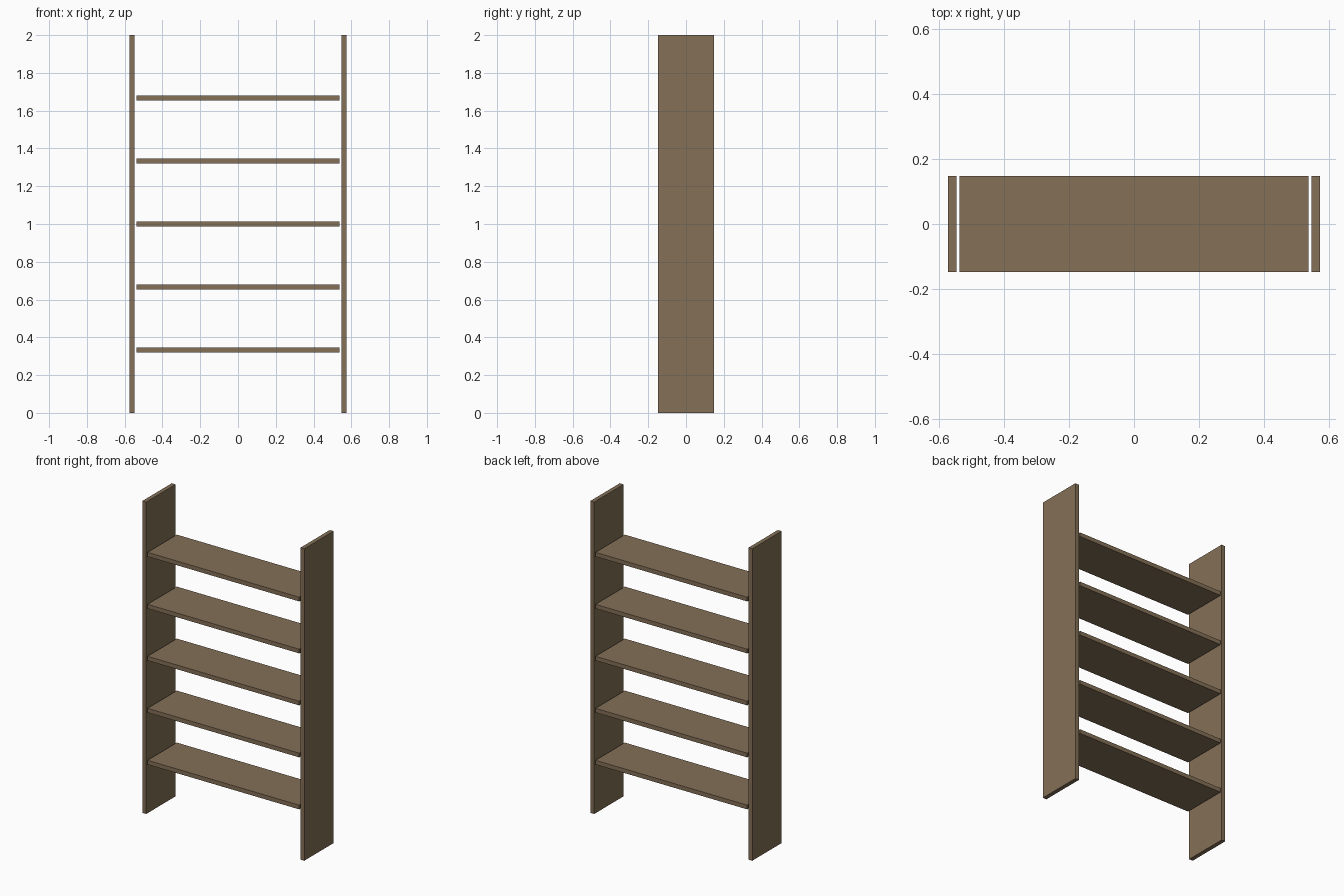
import bpy

if "Cube" in bpy.data.objects:
    bpy.data.objects.remove(bpy.data.objects["Cube"])

DEPTH, THICK, HEIGHT = 0.297, 0.027, 2.0
OUTER = 0.574        # outer half width of the frame
SHELF_WIDTH = 1.076  # leaves a thin gap at each side panel
SHELVES = 5

wood = bpy.data.materials.new("brown_wood")
wood.diffuse_color = (0.23, 0.16, 0.095, 1)
wood.use_nodes = True
wood.node_tree.nodes["Principled BSDF"].inputs["Base Color"].default_value = wood.diffuse_color


def board(name, size, location):
    bpy.ops.mesh.primitive_cube_add(size=1, location=location)
    obj = bpy.context.object
    obj.name = name
    obj.scale = size
    bpy.ops.object.transform_apply(location=False, rotation=False, scale=True)
    obj.data.materials.append(wood)
    return obj


# Upright side panels
for side, sign in (("left", -1), ("right", 1)):
    board(f"{side}_side_panel", (THICK, DEPTH, HEIGHT),
          (sign * (OUTER - THICK / 2), 0, HEIGHT / 2))

# Evenly spaced shelves
for i in range(1, SHELVES + 1):
    board(f"shelf_{i}", (SHELF_WIDTH, DEPTH, THICK),
          (0, 0, HEIGHT * i / (SHELVES + 1)))
